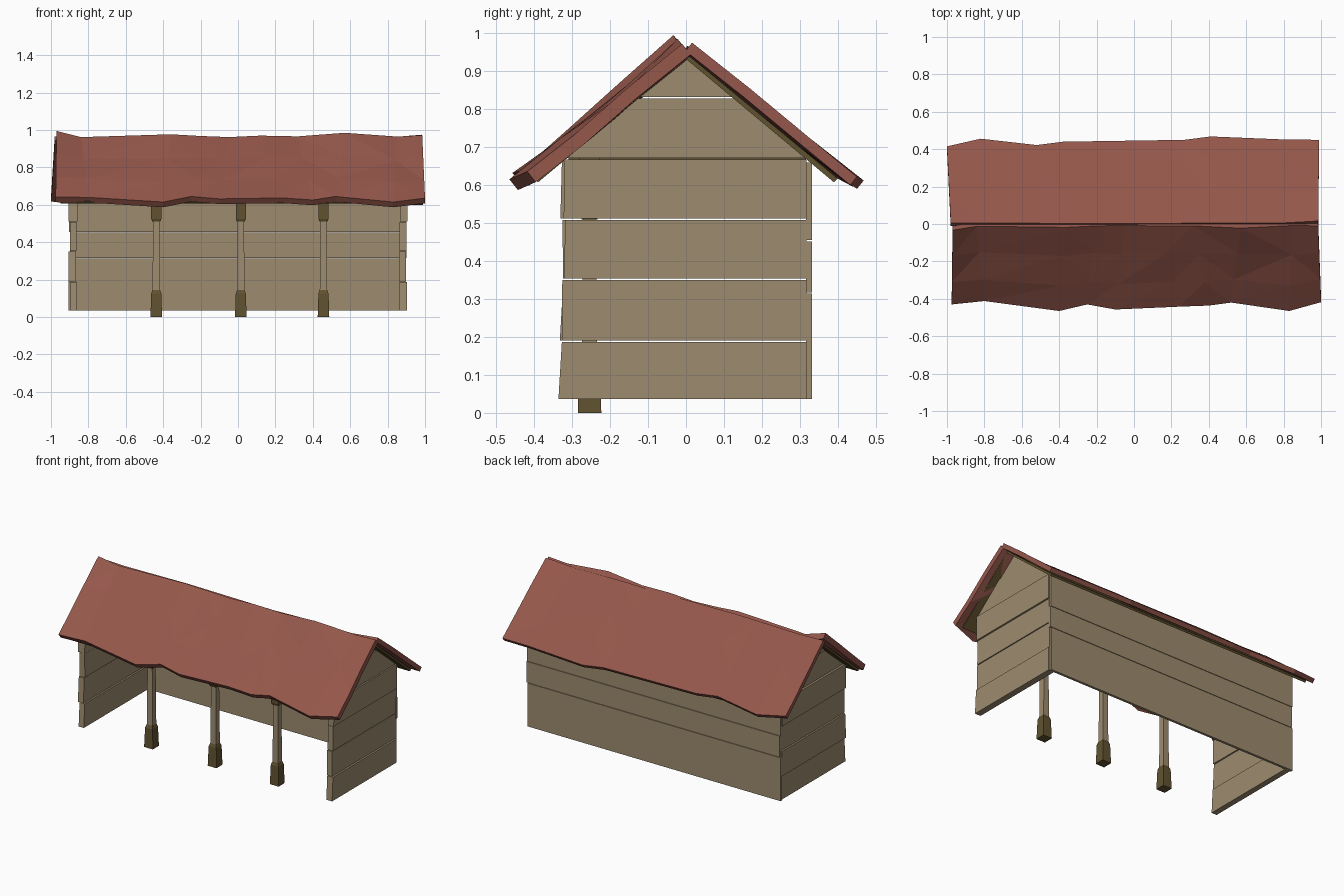
import bpy, bmesh, random
from mathutils import Vector

if "Cube" in bpy.data.objects:
    bpy.data.objects.remove(bpy.data.objects["Cube"])

random.seed(4)


def material(name, rgb):
    m = bpy.data.materials.new(name)
    m.diffuse_color = (*rgb, 1)
    m.use_nodes = True
    m.node_tree.nodes["Principled BSDF"].inputs["Base Color"].default_value = m.diffuse_color
    return m


WOOD = material("plank wood", (0.34, 0.26, 0.16))
DARK = material("dark timber", (0.12, 0.085, 0.03))
RED = material("red roof", (0.30, 0.095, 0.07))


def finish(name, bm, mat):
    bmesh.ops.recalc_face_normals(bm, faces=bm.faces)
    me = bpy.data.meshes.new(name)
    bm.to_mesh(me)
    bm.free()
    me.materials.append(mat)
    ob = bpy.data.objects.new(name, me)
    bpy.context.collection.objects.link(ob)
    return ob


def loft(name, rings, mat):
    """Closed solid through matching rings of points."""
    bm = bmesh.new()
    rs = [[bm.verts.new(p) for p in r] for r in rings]
    n = len(rs[0])
    for a, b in zip(rs, rs[1:]):
        for i in range(n):
            j = (i + 1) % n
            bm.faces.new((a[i], a[j], b[j], b[i]))
    bm.faces.new(rs[0])
    bm.faces.new(rs[-1])
    return finish(name, bm, mat)


def prism(name, yz, x0, x1, mat):
    return loft(name, [[(x, y, z) for y, z in yz] for x in (x0, x1)], mat)


def box(name, x0, x1, y0, y1, z0, z1, mat):
    return prism(name, [(y0, z0), (y1, z0), (y1, z1), (y0, z1)], x0, x1, mat)


def half_width(z):
    return (0.935 - z) / 0.83


# Gable walls: stacked planks, clipped to the roof pitch
levels = [0.036, 0.191, 0.354, 0.512, 0.671, 0.832, 0.935]
for side, label in ((-1, "left"), (1, "right")):
    for k, (z0, z1) in enumerate(zip(levels, levels[1:])):
        z1 -= 0.004
        j = [random.uniform(-0.006, 0.006) for _ in range(4)]
        if k < 4:
            f0, f1 = -0.327 + j[0], -0.322 + j[1]
            if k == 0:
                f0 = -0.336
            yz = [(f0, z0), (0.318, z0), (0.318, z1), (f1, z1)]
        else:
            a, b = half_width(z0), half_width(z1)
            yz = [(-a, z0), (a, z0), (b, z1), (-b, z1)]
        prism(f"{label}_wall_plank_{k + 1}", yz,
              side * (0.862 + j[2]), side * (0.902 + j[3]), WOOD)

# Back wall: three long planks
for k, (z0, z1) in enumerate(((0.036, 0.314), (0.317, 0.452), (0.455, 0.66))):
    e = random.uniform(-0.006, 0.006)
    box(f"back_wall_plank_{k + 1}", -0.90 + e, 0.90 + e, 0.316, 0.332, z0, z1, WOOD)


# Front posts: tapered foot, shaft, cap, and a tie beam above
def square(x, y, z, w):
    h = w / 2
    return [(x - h, y - h, z), (x + h, y - h, z), (x + h, y + h, z), (x - h, y + h, z)]


for k, x in enumerate((-0.437, 0.015, 0.457)):
    y = -0.254
    loft(f"post_foot_{k + 1}",
         [square(x, y, z, w) for z, w in ((0, 0.062), (0.125, 0.054), (0.145, 0.04))], DARK)
    loft(f"post_shaft_{k + 1}",
         [square(x, y, z, w) for z, w in ((0.14, 0.04), (0.53, 0.034))], WOOD)
    loft(f"post_cap_{k + 1}",
         [square(x, y, z, w) for z, w in ((0.51, 0.042), (0.525, 0.054), (0.66, 0.054))], DARK)
    box(f"tie_beam_{k + 1}", x - 0.025, x + 0.025, -0.31, 0.316, 0.645, 0.675, DARK)
box("front_lintel", -0.86, 0.86, -0.28, -0.228, 0.625, 0.675, DARK)

# Timber lining under each roof slope
for s, label in ((-1, "front"), (1, "back")):
    prism(f"{label}_roof_lining",
          [(0, 0.932), (0, 0.947), (s * 0.40, 0.617), (s * 0.39, 0.607)], -0.95, 0.95, DARK)


# Roof slopes: uneven sheets; each column is (eave x, ridge x, eave y, eave z, ridge y, ridge z)
def roof(name, cols, s, thick, jitter):
    under = Vector((0, -s * 0.62, -0.78)) * thick
    rings = []
    for ex, rx, ey, ez, ry, rz in cols:
        eave, ridge = Vector((ex, ey, ez)), Vector((rx, ry, rz))
        top = []
        for t in (0, 0.35, 0.7, 1):
            p = ridge.lerp(eave, t)
            if 0 < t < 1:
                p += Vector((0, s * 0.6, 0.8)) * random.uniform(-jitter, jitter)
            top.append(p)
        rings.append(top + [p + under for p in (top[3], top[2], top[1], top[0])])
    ob = loft(name, rings, RED)
    # split the warped quads so the facets stay flat
    bm = bmesh.new()
    bm.from_mesh(ob.data)
    bmesh.ops.triangulate(bm, faces=bm.faces)
    bm.to_mesh(ob.data)
    bm.free()


front = [
    (-0.975, -0.97, -0.43, 0.642, -0.033, 0.995),
    (-0.80, -0.84, -0.412, 0.640, -0.012, 0.962),
    (-0.40, -0.36, -0.465, 0.615, -0.018, 0.977),
    (-0.25, -0.20, -0.43, 0.645, -0.010, 0.968),
    (-0.10, -0.05, -0.457, 0.632, -0.008, 0.962),
    (0.24, 0.12, -0.442, 0.637, -0.010, 0.970),
    (0.40, 0.32, -0.436, 0.626, -0.010, 0.966),
    (0.52, 0.57, -0.420, 0.645, -0.022, 0.985),
    (0.83, 0.85, -0.465, 0.615, -0.008, 0.965),
    (1.0, 0.985, -0.418, 0.636, -0.010, 0.972),
]
back = [
    (-1.0, -0.98, 0.415, 0.640, 0.006, 0.965),
    (-0.82, -0.80, 0.456, 0.618, 0.006, 0.960),
    (-0.52, -0.50, 0.422, 0.642, 0.004, 0.965),
    (-0.38, -0.36, 0.440, 0.630, 0.004, 0.967),
    (0.27, 0.25, 0.450, 0.625, 0.004, 0.960),
    (0.41, 0.42, 0.468, 0.612, 0.006, 0.964),
    (0.80, 0.80, 0.452, 0.622, 0.006, 0.960),
    (0.99, 0.985, 0.450, 0.622, 0.016, 0.975),
]
roof("front_roof_slope", front, -1, 0.036, 0.008)
roof("back_roof_slope", back, 1, 0.028, 0.003)
